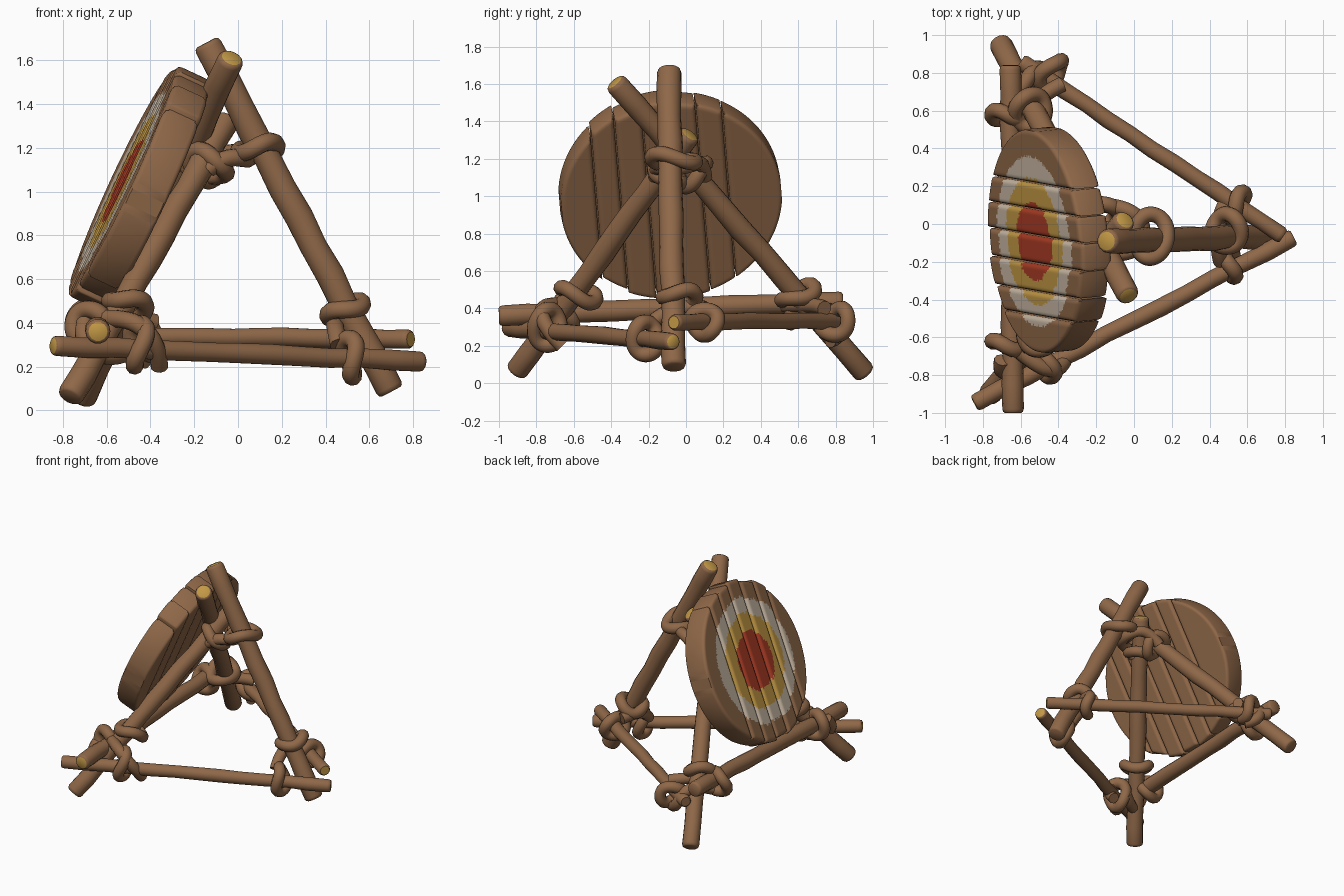
import bpy, bmesh, math, random
from mathutils import Vector, Matrix

if "Cube" in bpy.data.objects:
    bpy.data.objects.remove(bpy.data.objects["Cube"])

random.seed(4)

def material(name, rgb):
    m = bpy.data.materials.new(name)
    m.diffuse_color = (*rgb, 1)
    m.use_nodes = True
    m.node_tree.nodes["Principled BSDF"].inputs["Base Color"].default_value = m.diffuse_color
    return m

WOOD = material("brown wood", (0.275, 0.138, 0.065))
YELLOW = material("ochre yellow", (0.54, 0.315, 0.06))
WHITE = material("worn white", (0.58, 0.48, 0.37))
RED = material("brick red", (0.40, 0.045, 0.018))

def finish(bm, name, mats):
    bmesh.ops.recalc_face_normals(bm, faces=bm.faces)
    me = bpy.data.meshes.new(name)
    bm.to_mesh(me)
    bm.free()
    for m in mats:
        me.materials.append(m)
    ob = bpy.data.objects.new(name, me)
    bpy.context.collection.objects.link(ob)
    bpy.context.view_layer.objects.active = ob
    bpy.ops.object.select_all(action='DESELECT')
    ob.select_set(True)
    bpy.ops.object.shade_smooth_by_angle(angle=math.radians(42))
    return ob

# Rough round pole with rounded ends; cut ends may show yellow
def pole(name, p, q, r, cut_p=False, cut_q=False):
    p, q = Vector(p), Vector(q)
    d = q - p
    length = d.length
    rot = d.to_track_quat('Z', 'Y').to_matrix()
    e = 0.022 / length
    stations = [(0, .76), (e * .3, .92), (e, 1)]
    stations += [(i / 12, 1) for i in range(1, 12)]
    stations += [(1 - e, 1), (1 - e * .3, .92), (1, .76)]
    bm = bmesh.new()
    rings = []
    n = 14
    for t, s in stations:
        inner = 0.05 < t < 0.95
        off = Vector((random.uniform(-1, 1), random.uniform(-1, 1), 0)) * (0.005 if inner else 0)
        rr = r * s * (random.uniform(.94, 1.04) if inner else 1)
        rings.append([bm.verts.new(p + rot @ (off + Vector((
            rr * math.cos(2 * math.pi * k / n), rr * math.sin(2 * math.pi * k / n), t * length))))
            for k in range(n)])
    for a, b in zip(rings, rings[1:]):
        for k in range(n):
            bm.faces.new((a[k], a[(k + 1) % n], b[(k + 1) % n], b[k]))
    bm.faces.new(rings[0]).material_index = int(cut_p)
    bm.faces.new(rings[-1]).material_index = int(cut_q)
    return finish(bm, name, [WOOD, YELLOW])

A = ((0.70, -0.065, 0.085), (-0.145, -0.09, 1.68))
B = ((-0.71, 0.96, 0.05), (-0.03, -0.38, 1.61))
C = ((-0.77, -0.91, 0.06), (-0.05, 0.02, 1.33))
D = ((-0.64, -1.0, 0.36), (-0.655, 0.84, 0.435))
E = ((-0.845, -0.95, 0.295), (0.845, -0.07, 0.222))
F = ((-0.60, 0.86, 0.335), (0.79, -0.065, 0.325))
pole("rear_leg", *A, 0.065, False, True)
pole("left_leg", *B, 0.061, False, True)
pole("right_leg", *C, 0.061, False, True)
pole("front_crossbar", *D, 0.057, True, False)
pole("near_side_bar", *E, 0.047, True, True)
pole("far_side_bar", *F, 0.045, False, True)

# Thick lashing rope made from bevelled curves
def rope(name, pts, cyclic, thick=0.041):
    cu = bpy.data.curves.new(name, 'CURVE')
    cu.dimensions = '3D'
    cu.bevel_depth = thick
    cu.bevel_resolution = 3
    cu.resolution_u = 4
    cu.use_fill_caps = True
    sp = cu.splines.new('NURBS')
    sp.points.add(len(pts) - 1)
    for pt, c in zip(sp.points, pts):
        pt.co = (*c, 1)
    sp.order_u = 4
    sp.use_cyclic_u = cyclic
    sp.use_endpoint_u = not cyclic
    cu.materials.append(WOOD)
    ob = bpy.data.objects.new(name, cu)
    bpy.context.collection.objects.link(ob)

def loop(name, c, axis, hint, a, b):
    c, w = Vector(c), Vector(axis).normalized()
    e1 = Vector(hint)
    e1 = (e1 - w * e1.dot(w)).normalized()
    e2 = w.cross(e1)
    pts = []
    for i in range(16):
        t = 2 * math.pi * i / 16
        pts.append(c + e1 * a * math.cos(t) + e2 * b * math.sin(t) + w * 0.018 * math.sin(2 * t))
    rope(name, pts, True)

def along(pq):
    return Vector(pq[1]) - Vector(pq[0])

dB, dC = along(B), along(C)
X, Y, Z = Vector((1, 0, 0)), Vector((0, 1, 0)), Vector((0, 0, 1))

# Top lashing
loop("top_rope_rear", (0.09, -0.065, 1.195), (-.15, .1, 1), Y, 0.12, 0.09)
loop("top_rope_right", (-0.135, -0.09, 1.12), dC, X, 0.09, 0.085)
loop("top_rope_left", (-0.17, 0.04, 1.12), dB, X, 0.085, 0.09)
rope("top_rope_link", [(-.16, .10, 1.10), (-.06, .09, 1.20), (.06, .04, 1.16),
                       (.05, -.14, 1.14), (-.06, -.16, 1.17), (-.14, -.16, 1.10)], False)

# Rear foot lashing
loop("rear_foot_rope", (0.49, -0.035, 0.46), (-.4, 0, 1), X, 0.085, 0.09)
loop("rear_foot_rope_near", (0.515, -0.215, 0.24), (1, .25, .1), Z, 0.09, 0.07)
loop("rear_foot_rope_far", (0.54, 0.10, 0.325), (1, -.6, 0), Z, 0.07, 0.08)
rope("rear_foot_link", [(.46, -.20, .30), (.44, -.12, .40), (.43, 0, .42), (.48, .10, .40)], False)

# Right foot lashing
loop("right_foot_rope", (-0.505, -0.575, 0.48), (.25, .35, 1), Y, 0.10, 0.085)
loop("right_foot_rope_bar", (-0.675, -0.63, 0.385), (.15, 1, .25), X, 0.08, 0.08)
loop("right_foot_rope_side", (-0.46, -0.74, 0.30), (1, .35, -.15), Z, 0.10, 0.075)
rope("right_foot_link", [(-.60, -.68, .42), (-.50, -.76, .42), (-.42, -.79, .38),
                         (-.36, -.74, .28), (-.36, -.66, .20)], False)
rope("right_foot_knot", [(-.70, -.72, .40), (-.72, -.80, .32), (-.64, -.77, .24),
                         (-.55, -.70, .24), (-.48, -.66, .28)], False)

# Left foot lashing
loop("left_foot_rope", (-0.55, 0.60, 0.475), (.25, -.4, 1), Y, 0.095, 0.085)
loop("left_foot_rope_bar", (-0.675, 0.57, 0.40), (.15, 1, -.15), X, 0.08, 0.08)
loop("left_foot_rope_side", (-0.435, 0.80, 0.33), (.8, -.6, .5), X + Y, 0.085, 0.08)
rope("left_foot_link", [(-.66, .62, .36), (-.58, .74, .42), (-.53, .83, .36),
                        (-.50, .84, .25), (-.42, .77, .23)], False)
rope("left_foot_knot", [(-.60, .52, .42), (-.53, .66, .42), (-.46, .70, .42), (-.38, .74, .40)], False)

# Round leaning target made of planks, painted with worn rings
n = Vector((-0.90, -0.09, 0.42)).normalized()
v = Vector((0.42, -0.075, 0.905))
v = (v - n * v.dot(n)).normalized()
u = v.cross(n)
frame = Matrix((u, v, n)).transposed().to_4x4()
frame = Matrix.Translation((-0.45, -0.085, 1.015)) @ frame
R, HALF, EDGE, SQUASH = 0.595, 0.088, 0.022, 0.97

def spaced(a, b, count):
    inner = [a + .017 + (b - a - .034) * i / count for i in range(count + 1)]
    return [a, a + .006] + inner + [b - .006, b]

def plank(i, x0, x1):
    bm = bmesh.new()
    top, bot, gap = [], [], []
    for x in spaced(x0, x1, max(8, int((x1 - x0) / .013))):
        half = SQUASH * math.sqrt(R * R - x * x)
        col_t, col_b, col_d = [], [], []
        for y in spaced(-half, half, 76):
            d = R - math.hypot(x, y / SQUASH)
            if x0 > -.58:
                d = min(d, x - x0)
            if x1 < .58:
                d = min(d, x1 - x)
            k = max(0, EDGE - max(0, d))
            z = HALF - (EDGE - math.sqrt(max(0, EDGE * EDGE - k * k)))
            col_t.append(bm.verts.new((x, y, z)))
            col_b.append(bm.verts.new((x, y, -z)))
        top.append(col_t)
        bot.append(col_b)
    nx, ny = len(top), len(top[0])
    for a in range(nx - 1):
        for b in range(ny - 1):
            ids = ((a, b), (a + 1, b), (a + 1, b + 1), (a, b + 1))
            f = bm.faces.new([top[p][q] for p, q in ids])
            bm.faces.new([bot[p][q] for p, q in reversed(ids)])
            c = f.calc_center_median()
            r = math.hypot(c.x, c.y) + random.uniform(-.007, .007)
            f.material_index = 3 if r < .21 else 1 if r < .338 else 2 if r < .452 else 0
    # Plank sides
    rim = [(a, 0) for a in range(nx)] + [(nx - 1, b) for b in range(1, ny)]
    rim += [(a, ny - 1) for a in range(nx - 2, -1, -1)] + [(0, b) for b in range(ny - 2, 0, -1)]
    for (a, b), (c, d) in zip(rim, rim[1:] + rim[:1]):
        bm.faces.new((bot[a][b], bot[c][d], top[c][d], top[a][b]))
    ob = finish(bm, "target_plank_%d" % i, [WOOD, YELLOW, WHITE, RED])
    ob.matrix_world = frame @ Matrix.Translation((0, random.uniform(-.012, .012), random.uniform(-.006, .006)))

bounds = [-0.593, -0.31, -0.17, -0.03, 0.12, 0.27, 0.40, 0.593]
for i in range(7):
    plank(i, bounds[i] + 0.003, bounds[i + 1] - 0.003)
